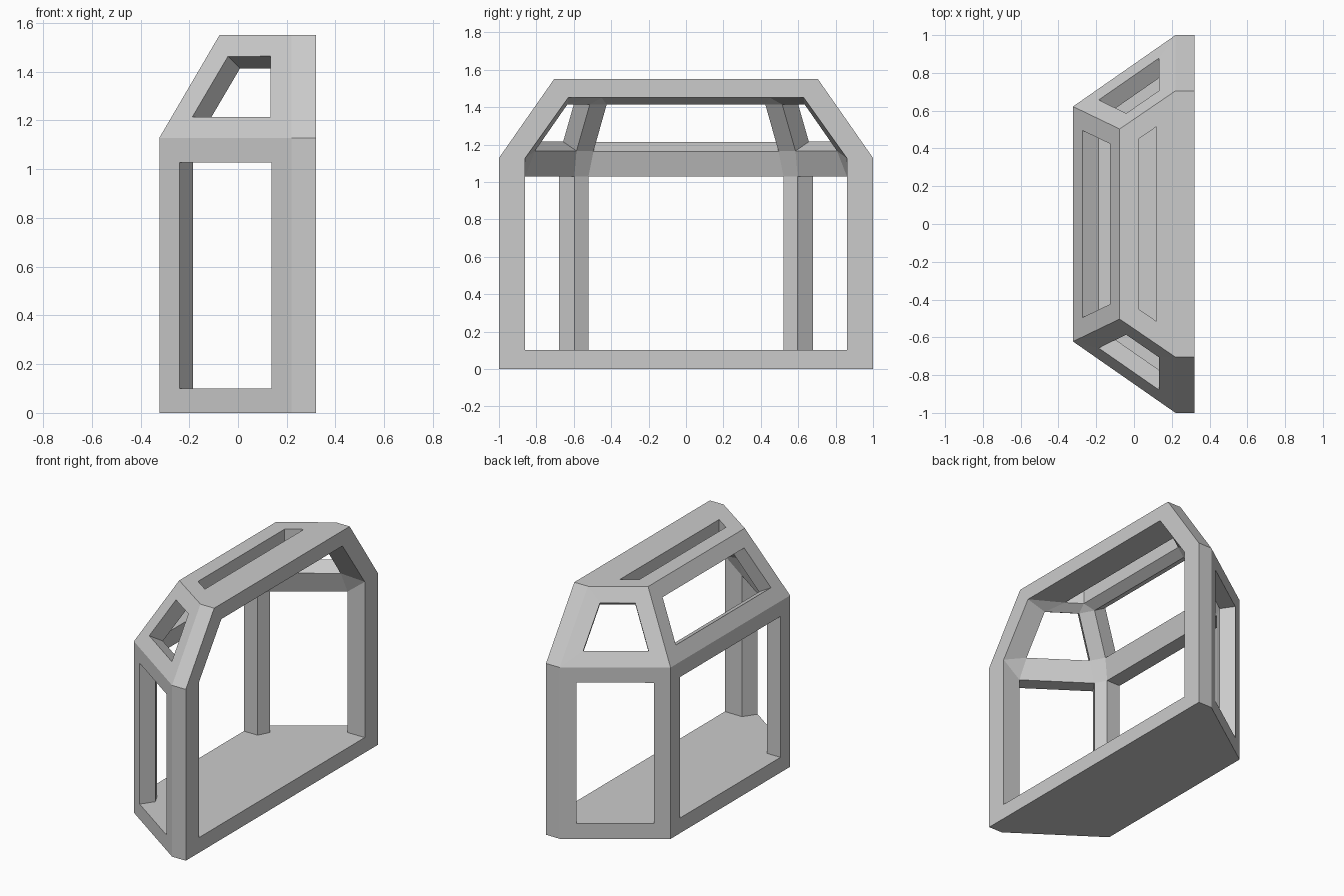
import bpy, bmesh
from mathutils import Vector

if "Cube" in bpy.data.objects:
    bpy.data.objects.remove(bpy.data.objects["Cube"])

W = 0.1                                  # frame width and depth
CENTRE = Vector((0.3, 0, 0.7))

# Outer corners: level (base, eave, top) x column (c = open rim, a = side, b = back)
HALF = {
    'base': {'c': (.32, 1, 0), 'a': (.22, 1, 0), 'b': (-.323, .622, 0)},
    'eave': {'c': (.32, 1, 1.128), 'a': (.22, 1, 1.128), 'b': (-.323, .622, 1.128)},
    'top': {'c': (.32, .705, 1.55), 'a': (.22, .705, 1.55), 'b': (-.076, .503, 1.55)},
}
RIM = {'base': (.32, .862, .1), 'eave': (.32, .862, 1.125), 'top': (.32, .63, 1.45)}

bm = bmesh.new()
outer, rim = {}, {}
for s in (-1, 1):
    for lv, cols in HALF.items():
        for col, (x, y, z) in cols.items():
            outer[lv, col, s] = bm.verts.new((x, y * s, z))
        x, y, z = RIM[lv]
        rim[lv, s] = bm.verts.new((x, y * s, z))

edges, corners = {}, {}


def register(keys, verts, closed=True):
    """Remember the inner verts that belong to each outer edge and corner."""
    n = len(keys)
    for i in range(n):
        corners.setdefault(keys[i], []).append(verts[i])
        if closed or i < n - 1:
            j = (i + 1) % n
            edges.setdefault(frozenset((keys[i], keys[j])), []).append(
                {keys[i]: verts[i], keys[j]: verts[j]})


def panel(keys):
    """Window panel: inset border plus opening sides going inwards."""
    pts = [outer[k].co for k in keys]
    n = len(pts)
    nor = (pts[2] - pts[0]).cross(pts[3] - pts[1]).normalized()
    if nor.dot(CENTRE - pts[0]) < 0:
        nor = -nor
    hole, inner = [], []
    for i in range(n):
        d1 = (pts[i - 1] - pts[i]).normalized()
        d2 = (pts[(i + 1) % n] - pts[i]).normalized()
        p = pts[i] + (d1 + d2) * W / d1.cross(d2).length
        hole.append(bm.verts.new(p))
        inner.append(bm.verts.new(p + nor * W))
    for i in range(n):
        j = (i + 1) % n
        bm.faces.new((outer[keys[i]], outer[keys[j]], hole[j], hole[i]))
        bm.faces.new((hole[i], hole[j], inner[j], inner[i]))
    register(keys, inner)
    return dict(zip(keys, inner))


def side(lo, hi, s):
    return panel([(lo, 'a', s), (lo, 'b', s), (hi, 'b', s), (hi, 'a', s)])


def back(lo, hi):
    return panel([(lo, 'b', -1), (lo, 'b', 1), (hi, 'b', 1), (hi, 'b', -1)])


# Wall and roof panels, in order around the eave corners
wall_l, wall_back, wall_r = side('base', 'eave', -1), back('base', 'eave'), side('base', 'eave', 1)
side('eave', 'top', 1)
back('eave', 'top')
side('eave', 'top', -1)
panel([('top', 'a', -1), ('top', 'b', -1), ('top', 'b', 1), ('top', 'a', 1)])

# Open rim: outer strip and end face
path = [('base', -1), ('eave', -1), ('top', -1), ('top', 1), ('eave', 1), ('base', 1)]
for i, (p, q) in enumerate(zip(path, path[1:] + path[:1])):
    cp, cq = outer[p[0], 'c', p[1]], outer[q[0], 'c', q[1]]
    bm.faces.new((cp, cq, rim[q], rim[p]))
    if i < 5:
        bm.faces.new((outer[p[0], 'a', p[1]], outer[q[0], 'a', q[1]], cq, cp))
register([(lv, 'a', s) for lv, s in path], [rim[k] for k in path], closed=False)

# Inner faces of the bars, then the caps where bars meet
for pair in edges.values():
    if len(pair) == 2:
        k, m = pair[0]
        bm.faces.new((pair[0][k], pair[0][m], pair[1][m], pair[1][k]))
for vs in corners.values():
    if len(vs) > 2:
        bm.faces.new(vs)

# Floor slab: underside and upper surface
bm.faces.new([outer['base', c, s] for c, s in
              (('c', -1), ('a', -1), ('b', -1), ('b', 1), ('a', 1), ('c', 1))])
a0, b0, a1, b1 = [('base', c, s) for s in (-1, 1) for c in 'ab']
bm.faces.new((rim['base', -1], wall_l[a0], wall_l[b0], wall_back[b0],
              wall_back[b1], wall_r[b1], wall_r[a1], rim['base', 1]))

bmesh.ops.recalc_face_normals(bm, faces=bm.faces)
mesh = bpy.data.meshes.new("bay_window_frame")
bm.to_mesh(mesh)
bm.free()
bpy.context.collection.objects.link(bpy.data.objects.new("bay_window_frame", mesh))
